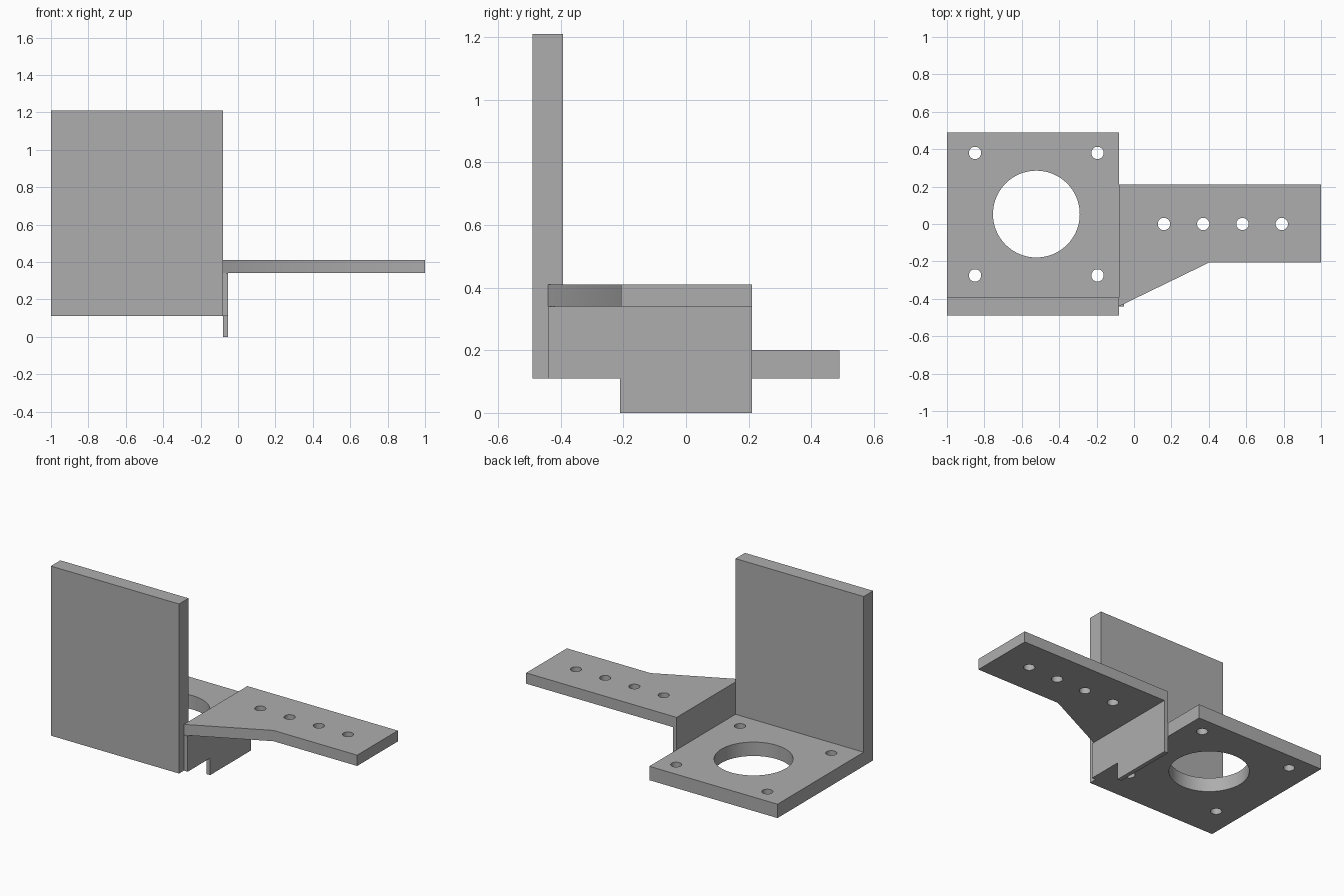
import bpy, bmesh
from mathutils import Vector

if "Cube" in bpy.data.objects:
    bpy.data.objects.remove(bpy.data.objects["Cube"], do_unlink=True)

GREY = (0.42, 0.42, 0.42, 1)
grey = bpy.data.materials.new("plain_grey")
grey.use_nodes = True
grey.diffuse_color = GREY
grey.node_tree.nodes["Principled BSDF"].inputs["Base Color"].default_value = GREY


def extrude_profile(name, points, direction):
    """Turn a closed outline into a solid by pushing it along a direction."""
    bm = bmesh.new()
    face = bm.faces.new([bm.verts.new(p) for p in points])
    pushed = bmesh.ops.extrude_face_region(bm, geom=[face], use_keep_orig=True)
    moved = [v for v in pushed["geom"] if isinstance(v, bmesh.types.BMVert)]
    bmesh.ops.translate(bm, verts=moved, vec=Vector(direction))
    bmesh.ops.recalc_face_normals(bm, faces=bm.faces)
    mesh = bpy.data.meshes.new(name)
    bm.to_mesh(mesh)
    bm.free()
    obj = bpy.data.objects.new(name, mesh)
    bpy.context.collection.objects.link(obj)
    mesh.materials.append(grey)
    return obj


def drill(obj, x, y, z, radius, sides=32):
    """Cut a vertical round hole through a plate."""
    bpy.ops.mesh.primitive_cylinder_add(vertices=sides, radius=radius, depth=0.3, location=(x, y, z))
    cutter = bpy.context.object
    cutter.hide_render = True
    cutter.data.materials.append(grey)
    mod = obj.modifiers.new("hole", "BOOLEAN")
    mod.operation, mod.solver, mod.object = "DIFFERENCE", "EXACT", cutter
    bpy.context.view_layer.objects.active = obj
    bpy.ops.object.modifier_apply(modifier=mod.name)
    bpy.data.objects.remove(cutter, do_unlink=True)


# L-shaped motor mount: base plate with an upright front wall
mount = extrude_profile("motor_mount", [
    (-1, -0.49, 0.11), (-1, 0.49, 0.11), (-1, 0.49, 0.2),
    (-1, -0.393, 0.2), (-1, -0.393, 1.21), (-1, -0.49, 1.21)], (0.92, 0, 0))
drill(mount, -0.522, 0.053, 0.15, 0.232, 96)
for x in (-0.85, -0.195):
    for y in (-0.275, 0.38):
        drill(mount, x, y, 0.15, 0.033)

# Thin side web with a tab hanging below the base
web = extrude_profile("side_web", [
    (-0.08, -0.44, 0.34), (-0.08, -0.44, 0.11), (-0.08, -0.21, 0.11),
    (-0.08, -0.21, 0), (-0.08, 0.21, 0), (-0.08, 0.21, 0.34)], (0.027, 0, 0))

# Tapered arm with a row of holes
arm = extrude_profile("arm", [
    (-0.08, 0.21, 0.34), (-0.08, -0.44, 0.34), (0.4, -0.207, 0.34),
    (1, -0.207, 0.34), (1, 0.21, 0.34)], (0, 0, 0.07))
for i in range(4):
    drill(arm, 0.16 + 0.21 * i, 0, 0.37, 0.033)

# Smooth hole walls while keeping the plate edges crisp
bpy.ops.object.select_all(action="DESELECT")
for obj in (mount, web, arm):
    obj.select_set(True)
bpy.context.view_layer.objects.active = mount
bpy.ops.object.shade_smooth_by_angle()
